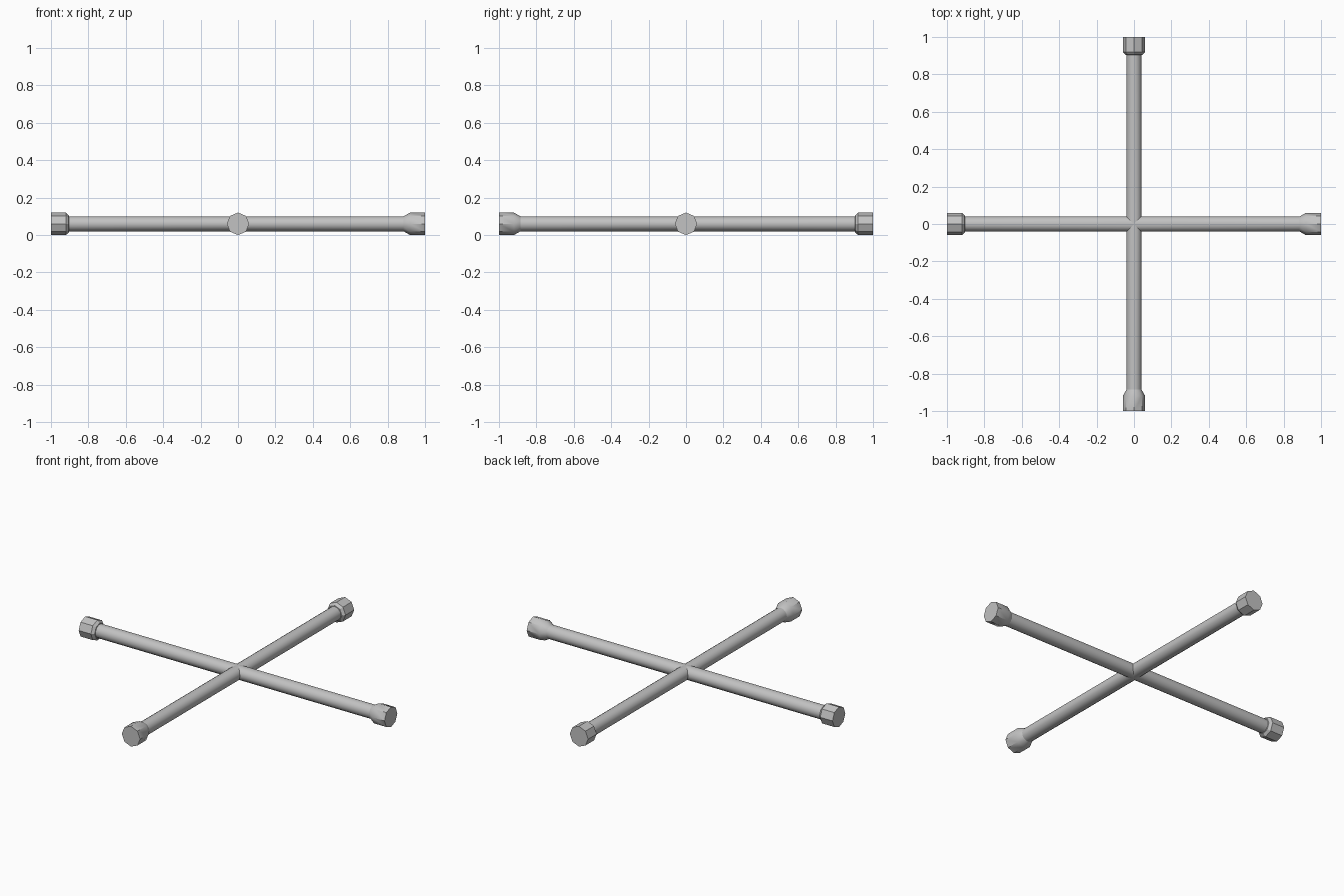
import bpy
import bmesh
from math import sin, cos, pi
from mathutils import Matrix

cube = bpy.data.objects.get("Cube")
if cube:
    bpy.data.objects.remove(cube, do_unlink=True)

CENTRE_Z = 0.06
BAR_R, SOCKET_R, HOLE_R = 0.04, 0.06, 0.046

steel = bpy.data.materials.new("steel_grey")
steel.use_nodes = True
GREY = (0.54, 0.54, 0.54, 1)
steel.diffuse_color = GREY
steel.node_tree.nodes["Principled BSDF"].inputs["Base Color"].default_value = GREY


def ring(bm, x, r, n, mitred=False):
    """Closed loop of n vertices around the x axis, one corner straight up."""
    vs = []
    for i in range(n):
        a = 2 * pi * i / n
        y = r * sin(a)
        vs.append(bm.verts.new((abs(y) if mitred else x, y, r * cos(a))))
    edges = [bm.edges.new((vs[i], vs[(i + 1) % n])) for i in range(n)]
    return vs, edges


def bridge(bm, a, b):
    bmesh.ops.bridge_loops(bm, edges=a[1] + b[1])


def finish(bm, name, angle):
    bmesh.ops.recalc_face_normals(bm, faces=bm.faces)
    bm.transform(Matrix.Translation((0, 0, CENTRE_Z)) @ Matrix.Rotation(angle, 4, "Z"))
    mesh = bpy.data.meshes.new(name)
    bm.to_mesh(mesh)
    bm.free()
    mesh.materials.append(steel)
    obj = bpy.data.objects.new(name, mesh)
    bpy.context.collection.objects.link(obj)
    bpy.ops.object.select_all(action="DESELECT")
    obj.select_set(True)
    bpy.context.view_layer.objects.active = obj
    bpy.ops.object.shade_smooth_by_angle(angle=pi / 6)


def bar(name, angle):
    """Round arm, mitred where it meets its neighbours."""
    bm = bmesh.new()
    bridge(bm, ring(bm, 0, BAR_R, 16, mitred=True), ring(bm, 0.92, BAR_R, 16))
    finish(bm, name, angle)


def socket(name, angle, tapered):
    """Eight-sided socket with a six-sided hole and a collar on the bar side."""
    bm = bmesh.new()
    back = ring(bm, 0.92, SOCKET_R, 8)
    rim = ring(bm, 1.0, SOCKET_R, 8)
    mouth = ring(bm, 1.0, HOLE_R, 6)
    floor = ring(bm, 0.94, HOLE_R, 6)
    if tapered:
        bridge(bm, ring(bm, 0.885, BAR_R, 16), back)
    else:
        shoulder = ring(bm, 0.905, 0.046, 8)
        bridge(bm, ring(bm, 0.903, BAR_R - 0.002, 8), shoulder)
        bridge(bm, shoulder, back)
    bridge(bm, back, rim)
    bridge(bm, rim, mouth)
    bridge(bm, mouth, floor)
    bm.faces.new(floor[0])
    finish(bm, name, angle)


# Four arms at right angles, alternating pairs of socket styles
arms = (("left", 0, True), ("back", 1, False), ("right", 2, False), ("front", 3, True))
for side, quarter, tapered in arms:
    bar(side + "_bar", quarter * pi / 2)
    socket(side + "_socket", quarter * pi / 2, tapered)
